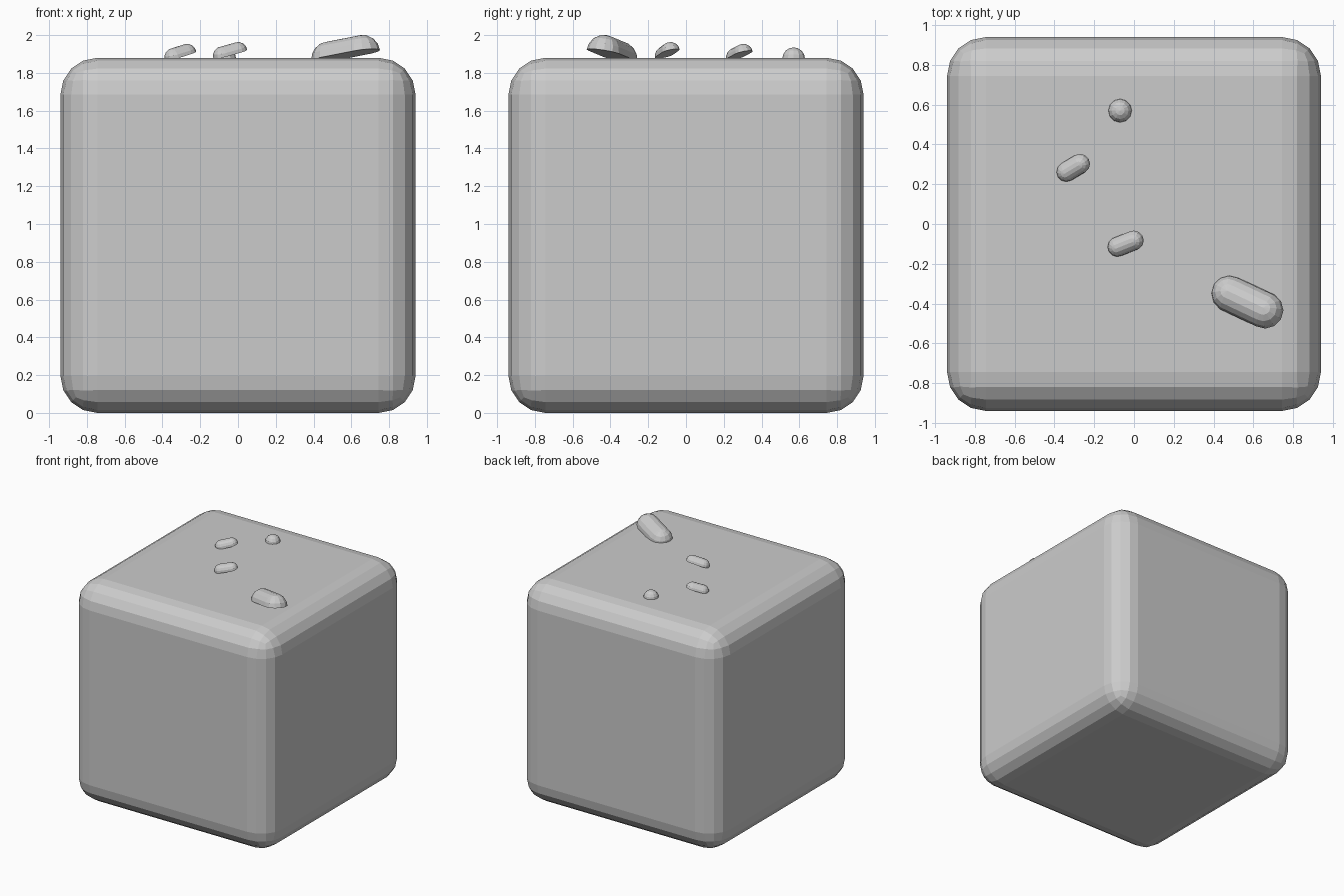
import bpy, bmesh
from mathutils import Vector, Matrix

if "Cube" in bpy.data.objects:
    bpy.data.objects.remove(bpy.data.objects["Cube"])

H = 0.94          # half size of block
TOP = 2 * H


def add_object(name, bm):
    bmesh.ops.recalc_face_normals(bm, faces=bm.faces)
    mesh = bpy.data.meshes.new(name)
    bm.to_mesh(mesh)
    bm.free()
    ob = bpy.data.objects.new(name, mesh)
    bpy.context.collection.objects.link(ob)
    return ob


def half_capsule(name, a, b, r, base_z, gx=0.0, gy=0.0):
    """Flat-bottomed capsule between plan points a and b, base plane sloped by gx, gy."""
    mid = (Vector(a) + Vector(b)) / 2
    up = Vector((-gx, -gy, 1)).normalized()
    turn = Vector((0, 0, 1)).rotation_difference(up).to_matrix().to_4x4()
    bm = bmesh.new()
    for p in {a, b}:
        off = Vector(p) - mid
        ctr = Vector((off.x, off.y, off.x * gx + off.y * gy + base_z))
        ctr += Vector((mid.x, mid.y, 0))
        bmesh.ops.create_uvsphere(bm, u_segments=12, v_segments=8, radius=r,
                                  matrix=Matrix.Translation(ctr) @ turn)
    plane_pt = Vector((mid.x, mid.y, base_z))
    low = [v for v in bm.verts if (v.co - plane_pt).dot(up) < -1e-4]
    bmesh.ops.delete(bm, geom=low, context='VERTS')
    hull = bmesh.ops.convex_hull(bm, input=bm.verts[:])
    junk = {e for e in hull["geom_interior"] + hull["geom_unused"]
            if isinstance(e, bmesh.types.BMVert)}
    bmesh.ops.delete(bm, geom=list(junk), context='VERTS')
    return add_object(name, bm)


# rounded block
bm = bmesh.new()
bmesh.ops.create_cube(bm, size=TOP, matrix=Matrix.Translation((0, 0, H)))
block = add_object("rounded_block", bm)
bev = block.modifiers.new("round_edges", 'BEVEL')
bev.width = 0.195
bev.segments = 4

# pebbles on the top face
half_capsule("large_pebble", (0.48, -0.35), (0.66, -0.435), 0.092, 1.892, 0.12, -0.16)
half_capsule("small_pebble_back", (-0.34, 0.262), (-0.27, 0.304), 0.05, 1.893, 0.2, 0.2)
half_capsule("small_pebble_middle", (-0.083, -0.115), (0.0, -0.082), 0.05, 1.902, 0.2, 0.2)
half_capsule("round_pebble", (-0.07, 0.57), (-0.07, 0.57), 0.06, 1.875)
